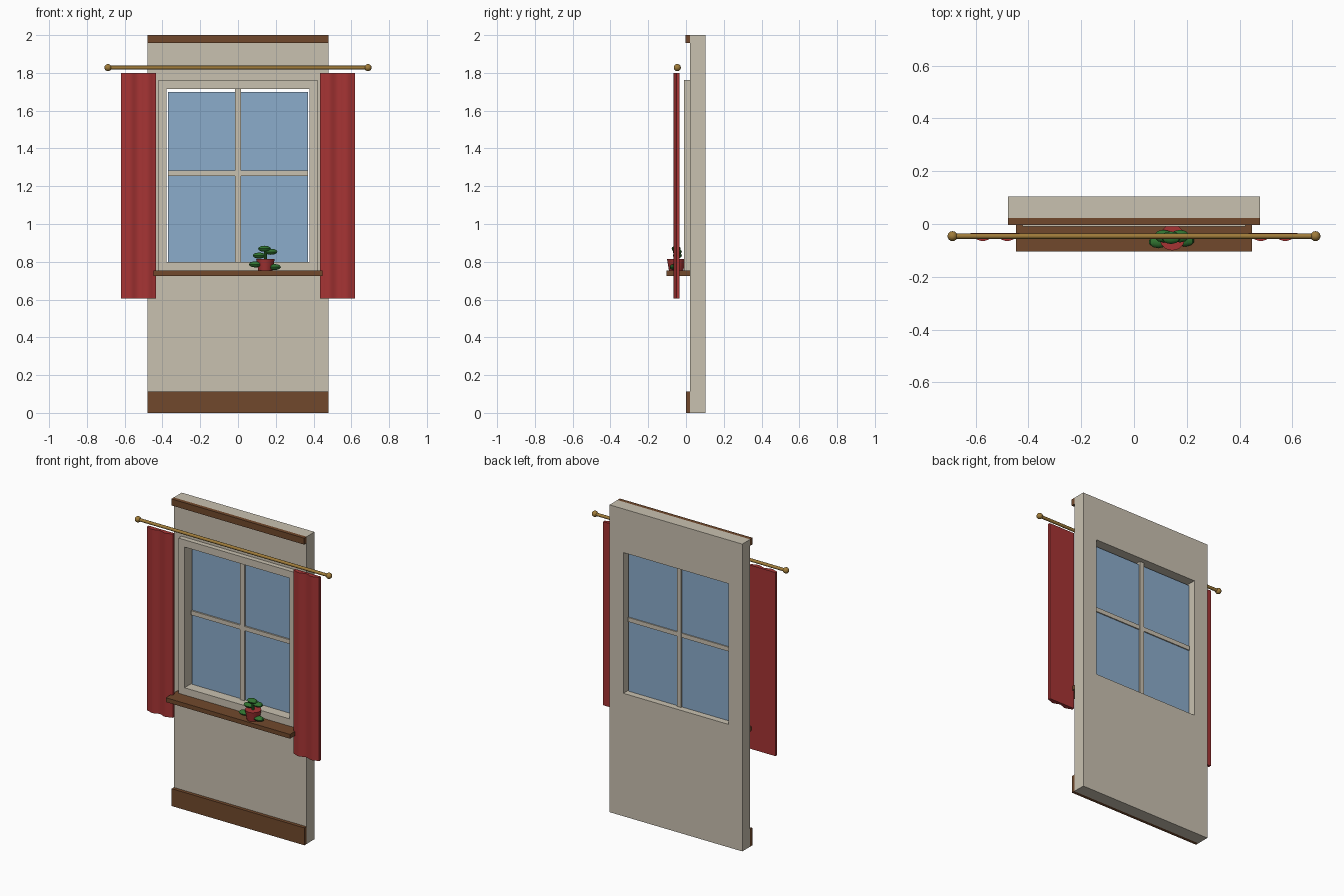
import bpy, bmesh, math
from mathutils import Matrix, Vector

if "Cube" in bpy.data.objects:
    bpy.data.objects.remove(bpy.data.objects["Cube"])


def mat(name, r, g, b):
    lin = lambda c: (c / 255 / 12.92) if c < 11 else ((c / 255 + 0.055) / 1.055) ** 2.4
    m = bpy.data.materials.new(name)
    m.diffuse_color = (lin(r), lin(g), lin(b), 1)
    m.use_nodes = True
    m.node_tree.nodes["Principled BSDF"].inputs["Base Color"].default_value = m.diffuse_color
    return m


PLASTER = mat("plaster", 201, 193, 176)
WOOD = mat("brown_wood", 113, 73, 44)
RED = mat("red", 166, 52, 52)
GLASS = mat("blue_glass", 139, 172, 203)
BRASS = mat("brass", 160, 124, 58)
GREEN = mat("leaf_green", 48, 115, 48)


def finish(name, bm, material, smooth=False):
    bmesh.ops.recalc_face_normals(bm, faces=bm.faces)
    me = bpy.data.meshes.new(name)
    bm.to_mesh(me)
    bm.free()
    me.materials.append(material)
    ob = bpy.data.objects.new(name, me)
    bpy.context.collection.objects.link(ob)
    if smooth:
        bpy.ops.object.select_all(action='DESELECT')
        bpy.context.view_layer.objects.active = ob
        ob.select_set(True)
        bpy.ops.object.shade_smooth_by_angle(angle=math.radians(35))
    return ob


def box(name, x0, x1, y0, y1, z0, z1, material):
    bm = bmesh.new()
    m = Matrix.Translation(((x0 + x1) / 2, (y0 + y1) / 2, (z0 + z1) / 2)) \
        @ Matrix.Diagonal((x1 - x0, y1 - y0, z1 - z0, 1))
    bmesh.ops.create_cube(bm, size=1, matrix=m)
    return finish(name, bm, material)


def rect_ring(name, outer, inner, y0, y1, material):
    """Rectangular frame; outer and inner are (half width, z0, z1)."""
    bm = bmesh.new()

    def loop(r, y):
        w, a, b = r
        return [bm.verts.new((x, y, z)) for x, z in ((-w, a), (w, a), (w, b), (-w, b))]
    loops = [loop(outer, y0), loop(inner, y0), loop(inner, y1), loop(outer, y1)]
    for i in range(4):
        a, b = loops[i], loops[(i + 1) % 4]
        for j in range(4):
            k = (j + 1) % 4
            bm.faces.new((a[j], a[k], b[k], b[j]))
    return finish(name, bm, material)


def prism(name, pts, z0, z1, material):
    """Extrude a plan-view outline upward."""
    bm = bmesh.new()
    f = bm.faces.new([bm.verts.new((x, y, z0)) for x, y in pts])
    top = bmesh.ops.extrude_face_region(bm, geom=[f])["geom"]
    bmesh.ops.translate(bm, vec=(0, 0, z1 - z0),
                        verts=[v for v in top if isinstance(v, bmesh.types.BMVert)])
    return finish(name, bm, material, True)


def cone(name, loc, r1, r2, depth, segs, material, rot=Matrix()):
    bm = bmesh.new()
    bmesh.ops.create_cone(bm, cap_ends=True, segments=segs, radius1=r1, radius2=r2,
                          depth=depth, matrix=Matrix.Translation(loc) @ rot)
    return finish(name, bm, material, True)


def ellipsoid(name, loc, radii, segs, material, rot=Matrix()):
    bm = bmesh.new()
    bmesh.ops.create_uvsphere(bm, u_segments=segs, v_segments=max(6, segs // 2), radius=1,
                              matrix=Matrix.Translation(loc) @ rot @ Matrix.Diagonal((*radii, 1)))
    return finish(name, bm, material, True)


# Wall with window opening, and trims
OPENING = (0.378, 0.80, 1.716)
rect_ring("wall", (0.478, 0, 2), OPENING, 0.022, 0.104, PLASTER)
box("baseboard", -0.478, 0.478, 0, 0.022, 0, 0.113, WOOD)
box("top_trim", -0.478, 0.478, -0.003, 0.022, 1.958, 2, WOOD)

# Window: casing, glass and glazing bars
rect_ring("window_casing", (0.422, 0.753, 1.763), OPENING, -0.01, 0.022, PLASTER)
box("glass", -0.37, 0.37, 0.056, 0.062, 0.80, 1.70, GLASS)
box("vertical_bar", -0.015, 0.015, 0.043, 0.072, 0.80, 1.716, PLASTER)
box("horizontal_bar", -0.37, 0.37, 0.046, 0.069, 1.255, 1.283, PLASTER)
box("window_sill", -0.447, 0.447, -0.104, 0.022, 0.725, 0.753, WOOD)

# Curtain rod with ball ends
ROD_Y, ROD_Z = -0.046, 1.828
cone("curtain_rod", (0, ROD_Y, ROD_Z), 0.01, 0.01, 1.376, 12, BRASS,
     Matrix.Rotation(math.pi / 2, 4, 'Y'))

for side, s in (("left", -1), ("right", 1)):
    ellipsoid(f"rod_ball_{side}", (s * 0.688, ROD_Y, ROD_Z), (0.019,) * 3, 16, BRASS)
    # Curtain: flat back, two soft folds on the front
    front = []
    for i in range(17):
        t = i / 16
        front.append((s * (0.434 + 0.186 * t), -0.058 + 0.007 * math.cos(4 * math.pi * t)))
    back = [(s * 0.62, -0.034), (s * 0.434, -0.034)]
    prism(f"curtain_{side}", front + back, 0.605, 1.80, RED)

# Potted plant on the sill
cone("plant_pot", (0.145, -0.052, 0.784), 0.038, 0.049, 0.063, 12, RED)
cone("plant_stem", (0.145, -0.052, 0.835), 0.008, 0.008, 0.05, 8, GREEN)
leaves = [(0.092, -0.068, 0.786), (0.193, -0.062, 0.772), (0.112, -0.046, 0.833),
          (0.174, -0.046, 0.853), (0.140, -0.052, 0.869)]
for i, p in enumerate(leaves):
    ellipsoid(f"leaf_{i + 1}", p, (0.036, 0.024, 0.016), 10, GREEN)
